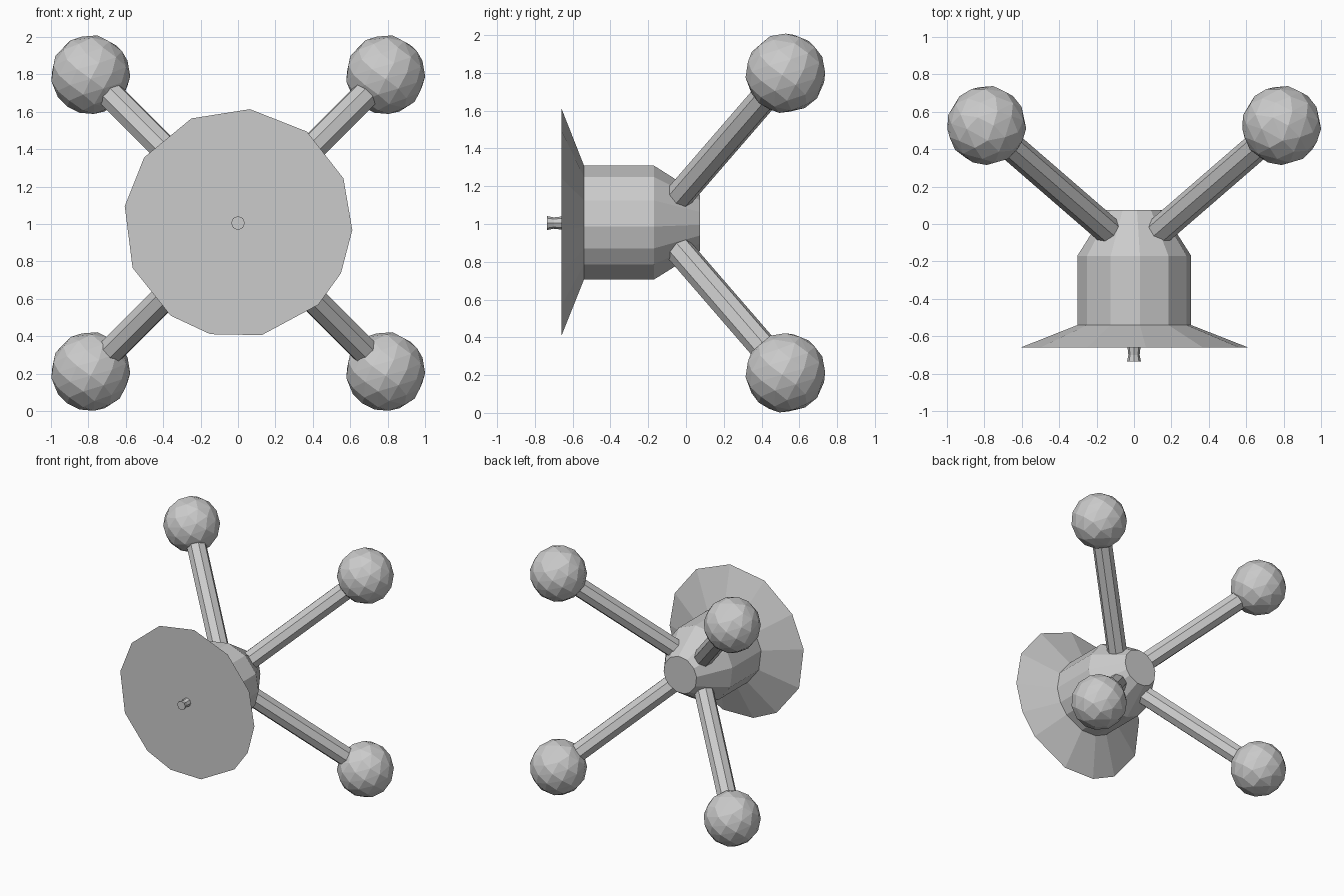
import bpy, bmesh, math
from mathutils import Vector

if "Cube" in bpy.data.objects:
    bpy.data.objects.remove(bpy.data.objects["Cube"])

CZ = 1.005  # height of the hub axis


def add(name, bm):
    bmesh.ops.recalc_face_normals(bm, faces=bm.faces[:])
    me = bpy.data.meshes.new(name)
    bm.to_mesh(me)
    bm.free()
    ob = bpy.data.objects.new(name, me)
    bpy.context.collection.objects.link(ob)
    return ob


def lathe(name, profile, angles):
    """Closed solid turned about the y axis; profile is (y, radius)."""
    bm = bmesh.new()
    rings = [[bm.verts.new((r * math.cos(a), y, CZ + r * math.sin(a)))
              for a in map(math.radians, angles)] for y, r in profile]
    n = len(angles)
    for r0, r1 in zip(rings, rings[1:]):
        for i in range(n):
            j = (i + 1) % n
            bm.faces.new((r0[i], r0[j], r1[j], r1[i]))
    bm.faces.new(rings[0])
    bm.faces.new(rings[-1])
    return add(name, bm)


def ball(name, centre, radius, count=66):
    """Faceted ball: convex hull of evenly spread points."""
    bm = bmesh.new()
    for i in range(count):
        z = 1 - 2 * (i + 0.5) / count
        s, a = math.sqrt(1 - z * z), i * math.pi * (3 - math.sqrt(5))
        bm.verts.new(centre + radius * Vector((s * math.cos(a), s * math.sin(a), z)))
    bmesh.ops.convex_hull(bm, input=bm.verts[:])
    return add(name, bm)


def rod(name, start, end, radius, sides=8):
    bm = bmesh.new()
    d = end - start
    bmesh.ops.create_cone(bm, cap_ends=True, segments=sides, radius1=radius,
                          radius2=radius, depth=d.length)
    rot = d.to_track_quat('Z', 'Y').to_matrix()
    bmesh.ops.rotate(bm, matrix=rot, verts=bm.verts[:])
    bmesh.ops.translate(bm, vec=(start + end) / 2, verts=bm.verts[:])
    return add(name, bm)


# Hub with flared front dish, uneven 13-sided outline
facets = [84, 53, 23, -3.5, -26, -45.5, -78, -104, -126, -157, -188.5, -215, -246]
lathe("hub_and_dish",
      [(-0.66, 0.612), (-0.54, 0.306), (-0.17, 0.306), (0.075, 0.15)], facets)

# Small pin at the dish centre
lathe("pin", [(-0.735, 0.037), (-0.70, 0.03), (-0.64, 0.037)],
      [i * 360 / 8 for i in range(8)])

# Four arms with ball ends
for sx, side in ((-1, "left"), (1, "right")):
    for sz, level in ((-1, "lower"), (1, "upper")):
        centre = Vector((sx * 0.788, 0.527, CZ + sz * 0.793))
        root = Vector((sx * 0.11, -0.06, CZ + sz * 0.115))
        ball(f"{level}_{side}_ball", centre, 0.213)
        rod(f"{level}_{side}_arm", root, root.lerp(centre, 0.88), 0.075)
